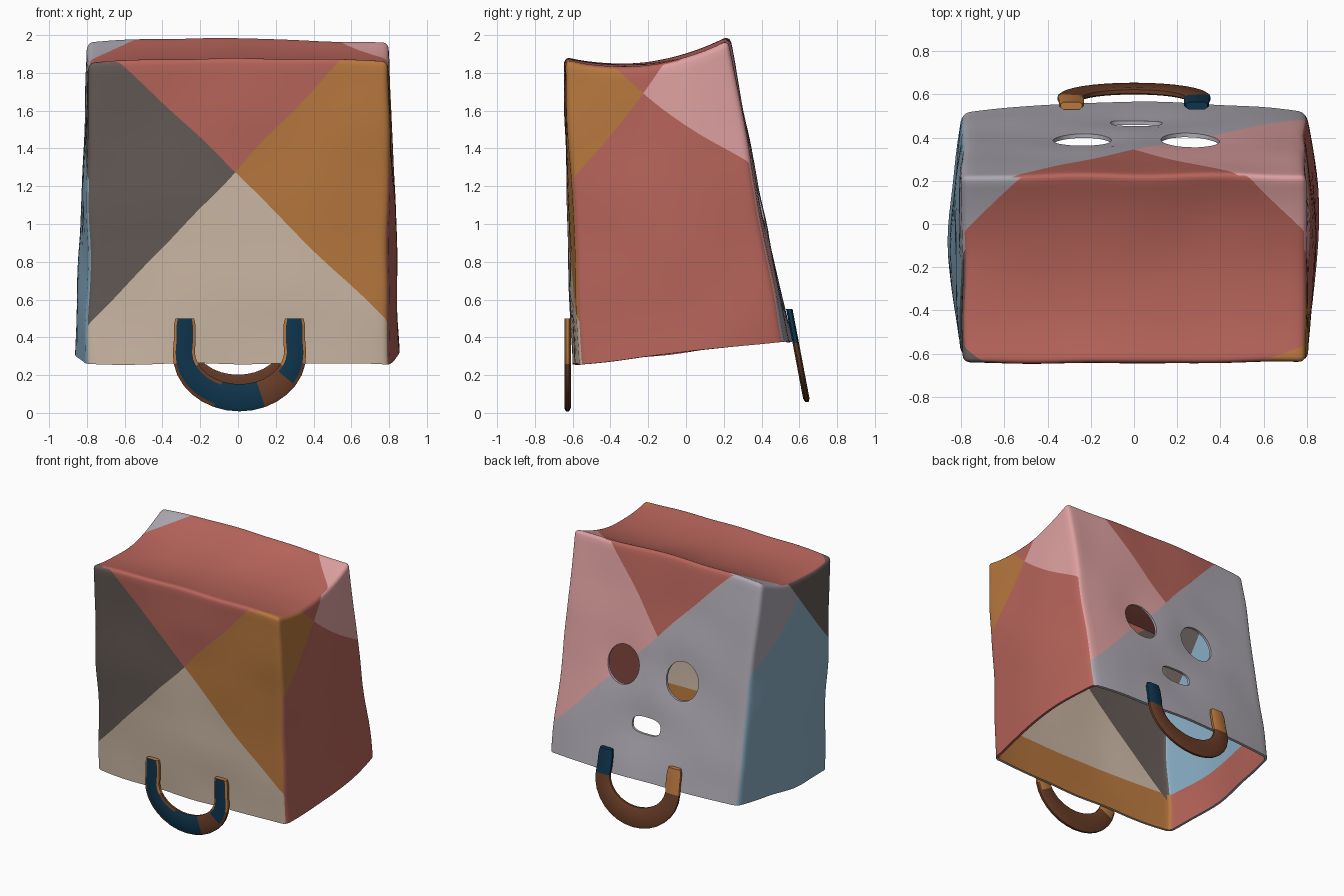
import bpy, bmesh, math
from mathutils import Vector, noise

if "Cube" in bpy.data.objects:
    bpy.data.objects.remove(bpy.data.objects["Cube"])


def lin(c):
    c /= 255
    return c / 12.92 if c <= 0.04045 else ((c + 0.055) / 1.055) ** 2.4


PALETTE = {
    "lavender_grey": (172, 168, 177), "red": (182, 100, 90), "orange": (184, 120, 62),
    "beige": (204, 184, 165), "dark_grey": (100, 90, 86), "pink": (222, 160, 160),
    "blue": (138, 174, 197), "navy": (14, 52, 76), "brown": (104, 60, 38),
}
NAMES = list(PALETTE)
MATS = []
for name, rgb in PALETTE.items():
    m = bpy.data.materials.new(name)
    m.diffuse_color = (*[lin(v) for v in rgb], 1)
    m.use_nodes = True
    m.node_tree.nodes["Principled BSDF"].inputs["Base Color"].default_value = m.diffuse_color
    MATS.append(m)
IDX = {n: i for i, n in enumerate(NAMES)}


def make_object(name, bm, coloured=True):
    me = bpy.data.meshes.new(name)
    bm.to_mesh(me)
    bm.free()
    ob = bpy.data.objects.new(name, me)
    bpy.context.collection.objects.link(ob)
    if coloured:
        for m in MATS:
            me.materials.append(m)
    return ob


def smooth(ob, angle):
    bpy.ops.object.select_all(action='DESELECT')
    ob.select_set(True)
    bpy.context.view_layer.objects.active = ob
    bpy.ops.object.shade_smooth_by_angle(angle=math.radians(angle))


EYES = [(0.26, 1.14), (-0.24, 1.14)]
MOUTH = (0.01, 0.76)
R = 0.035          # rounding of the bag edges
HEM = 0.28         # height of the folded inside hem


# Patch colours of each wall; u runs along the wall, z up (or depth on the top)
def front_colour(x, z):
    a, b = z > 1.0 + 1.03 * (x + 0.02), z > 1.0 - 0.95 * (x + 0.02)
    return {(1, 1): "red", (1, 0): "dark_grey", (0, 1): "orange", (0, 0): "beige"}[(a, b)]


def back_colour(x, z):
    if z < 1.02 - 1.02 * x:
        return "red" if z > 1.02 + 1.2 * x and z > 1.02 - 1.02 * x else "lavender_grey"
    return "red" if z > 1.02 + 1.2 * x else "pink"


def side_colour(y, z, right):
    a, b = z > 1.45 + 1.04 * (y - 0.46), z > 1.45 - 0.94 * (y - 0.46)
    if a and b:
        return "red" if right else "dark_grey"
    if a:
        return "orange" if right else "dark_grey"
    if b:
        return "pink" if right else "lavender_grey"
    return "red" if right else "blue"


def top_colour(x, y):
    if y < 0.45 * (x - 0.6):
        return "orange"
    if y < 0.9 * (-x - 0.7):
        return "dark_grey"
    if y - 1 > -1.1 * (abs(x) - 0.52):
        return "pink" if x > 0 else "lavender_grey"
    return "red"


# Bends the straight box into the sagging bag
def bag_shape(p):
    q = Vector((max(-0.8 + R, min(0.8 - R, p.x)), max(R, min(1 - R, p.y)), min(1.6 - R, p.z)))
    d = p - q
    if d.length > R:
        p = q + d.normalized() * R
    a, b, c = p.x / 0.8, p.y, p.z / 1.6
    mid, low = 1 - a * a, max(0.0, 1 - c)
    x = 0.795 * a + 0.065 * a * math.sin(math.pi * b) * low ** 0.8
    yf = -0.56 - 0.08 * c - 0.045 * mid * (1 - 0.8 * c)
    yb = 0.515 - 0.29 * c + 0.05 * mid * low
    dent = sum(math.exp(-((p.x - ex) ** 2 + (p.z + 0.38 - ez) ** 2) / 0.04) for ex, ez in EYES + [MOUTH])
    y = yf + (yb - yf) * b - 0.022 * dent * max(0, b * 2 - 1)
    zb = 0.26 + 0.12 * b
    zt = 1.865 - 0.235 * b + 0.345 * b * b + 0.02 * mid
    v = Vector((x, y, zb + (zt - zb) * c))
    n = noise.noise_vector(v * 2.6)
    return v + Vector((n.x * 0.016, n.y * 0.012, n.z * 0.012))


# Bag: gridded box, open below
bm = bmesh.new()
bmesh.ops.create_cube(bm, size=1)
for v in bm.verts:
    v.co = Vector((v.co.x * 1.6, v.co.y + 0.5, (v.co.z + 0.5) * 1.6))
bm.normal_update()
bmesh.ops.delete(bm, geom=[f for f in bm.faces if f.normal.z < -0.5], context='FACES_ONLY')


def cut(co, no, faces=None):
    faces = list(bm.faces) if faces is None else faces
    geom = {g for f in faces for g in (*f.verts, *f.edges, f)}
    bmesh.ops.bisect_plane(bm, geom=list(geom), dist=1e-5, plane_co=co, plane_no=no)
    bm.normal_update()


for axis, lo, hi, n in ((0, -0.8, 0.8, 22), (1, 0, 1, 16), (2, 0, 1.6, 22)):
    near = [R * 0.25, R * 0.55, R]
    cuts = [lo + (hi - lo) * i / n for i in range(1, n)] + [hi - k for k in near]
    cuts += [lo + k for k in near] if axis < 2 else [HEM]
    for k in cuts:
        co, no = Vector(), Vector()
        co[axis], no[axis] = k, 1
        cut(co, no)


# Colour borders: sharp cuts across one wall each (wall normal, point, slope)
def border(wall, u, w, slope):
    wall = Vector(wall)
    if wall.z:
        co, no = (u, w, 0), (-slope, 1, 0)
    elif wall.y:
        co, no = (u, 0, w), (-slope, 0, 1)
    else:
        co, no = (0, u, w), (0, -slope, 1)
    cut(co, Vector(no).normalized(), [f for f in bm.faces if f.normal.dot(wall) > 0.9])


F, B, T = (0, -1, 0), (0, 1, 0), (0, 0, 1)
border(F, -0.02, 1.0, 1.03)
border(F, -0.02, 1.0, -0.95)
border(B, 0, 1.02, -1.02)
border(B, 0, 1.02, 1.2)
for s in (-1, 1):
    border((s, 0, 0), 0.46, 1.45, 1.04)
    border((s, 0, 0), 0.46, 1.45, -0.94)
    border(T, s * 0.52, 1, -s * 1.1)
border(T, 0.6, 0, 0.45)
border(T, -0.7, 0, -0.9)

for f in bm.faces:
    c, n = f.calc_center_median(), f.normal
    if n.z > 0.5:
        col = top_colour(c.x, c.y)
    elif n.y < -0.5:
        col = front_colour(c.x, c.z)
    elif n.y > 0.5:
        col = back_colour(c.x, c.z)
    else:
        col = side_colour(c.y, c.z, n.x > 0)
    f.material_index = IDX[col]
for v in bm.verts:
    v.co = bag_shape(v.co.copy())
bm.normal_update()
bag = make_object("paper_bag", bm)

# Paper thickness, then eye and mouth holes
mod = bag.modifiers.new("thickness", 'SOLIDIFY')
mod.thickness, mod.offset = 0.018, -1
cutters = []
for i, (cx, cz, rx, rz, e) in enumerate([(*EYES[0], 0.135, 0.14, 1), (*EYES[1], 0.135, 0.14, 1),
                                         (*MOUTH, 0.12, 0.06, 0.7)]):
    cb = bmesh.new()
    bmesh.ops.create_cone(cb, cap_ends=True, segments=40, radius1=1, radius2=1, depth=0.5)
    for v in cb.verts:
        sx, sz = (math.copysign(abs(k) ** e, k) for k in (v.co.x, v.co.y))
        v.co = (cx + rx * sx, 0.42 - v.co.z, cz + rz * sz)
    bmesh.ops.recalc_face_normals(cb, faces=cb.faces)
    ob = make_object("hole_cutter_%d" % i, cb, False)
    ob.hide_render = True
    cutters.append(ob)
    mod = bag.modifiers.new("hole", 'BOOLEAN')
    mod.operation, mod.solver, mod.object = 'DIFFERENCE', 'EXACT', ob
bpy.context.view_layer.objects.active = bag
for mod in list(bag.modifiers):
    bpy.ops.object.modifier_apply(modifier=mod.name)
for ob in cutters:
    bpy.data.objects.remove(ob)

# Inside hem colours
for p in bag.data.polygons:
    c, n = p.center, p.normal
    if c.z < 0.26 + HEM + 0.12 * (c.y + 0.58) - 0.02:
        if n.y > 0.5 and c.y < -0.3:
            p.material_index = IDX["orange"]
        elif n.x * c.x < -0.3:
            p.material_index = IDX["red"]
smooth(bag, 35)


# Handles: flat chamfered strap swept along a U
def handle(name, place, colour):
    path = [(-0.29, z) for z in (0.5, 0.46, 0.38)]
    path += [(-0.295 * math.cos(t), 0.32 - 0.24 * math.sin(t)) for t in
             (math.pi * k / 16 for k in range(17))]
    path += [(0.29, z) for z in (0.38, 0.46, 0.5)]
    sec = [(-1, -0.5), (-0.75, -1), (0.75, -1), (1, -0.5), (1, 0.5), (0.75, 1), (-0.75, 1), (-1, 0.5)]
    hb = bmesh.new()
    rings = []
    for i, (x, z) in enumerate(path):
        p0, p1 = path[max(i - 1, 0)], path[min(i + 1, len(path) - 1)]
        t = Vector((p1[0] - p0[0], p1[1] - p0[1])).normalized()
        w = (0.058 + 0.014 * max(0, (0.32 - z) / 0.24)) * (0.85 if i in (0, len(path) - 1) else 1)
        rings.append([hb.verts.new((x - t.y * w * a + 0.008, 0.017 * b, z + t.x * w * a)) for a, b in sec])
    for r0, r1 in zip(rings, rings[1:]):
        for k in range(8):
            hb.faces.new((r0[k], r0[k - 1], r1[k - 1], r1[k]))
    hb.faces.new(rings[0])
    hb.faces.new(rings[-1][::-1])
    bmesh.ops.recalc_face_normals(hb, faces=hb.faces)
    for f in hb.faces:
        f.material_index = IDX[colour(f.calc_center_median(), f.normal)]
    for v in hb.verts:
        v.co = place(v.co)
    smooth(make_object(name, hb), 40)


def front_strap(c, n):
    if n.y < -0.9:
        return "brown" if 0.13 < c.x < 0.24 and c.z < 0.2 else "navy"
    return "orange" if c.z > 0.25 else "brown"


def back_strap(c, n):
    if c.z < 0.32:
        return "brown"
    return "navy" if c.x > 0 else "orange"


handle("front_handle", lambda v: Vector((v.x, v.y - 0.627, v.z)), front_strap)
handle("back_handle", lambda v: Vector((v.x - 0.008, v.y + 0.64 - 0.19 * (v.z - 0.01), v.z + 0.05)), back_strap)
